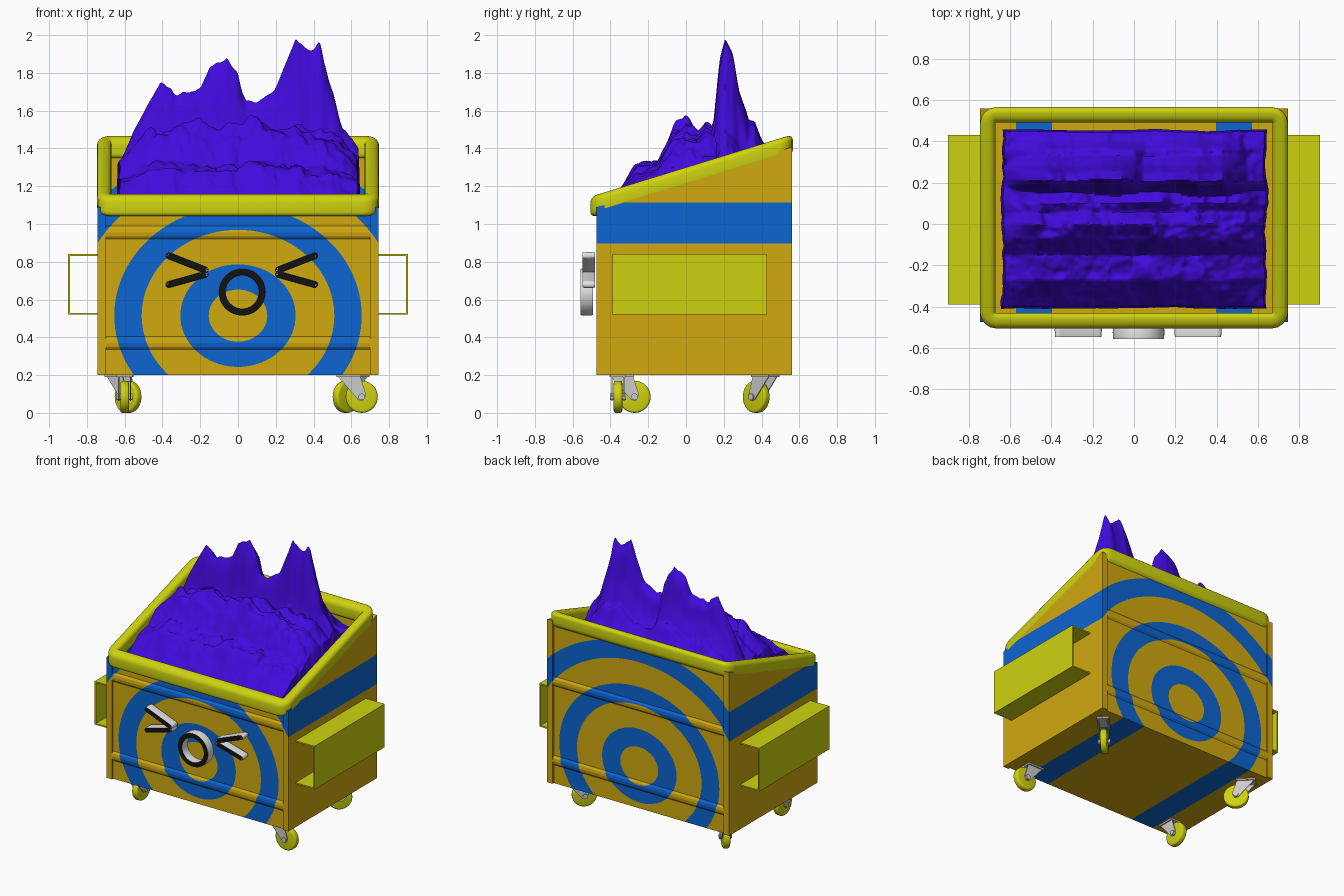
import bpy, bmesh, math
from mathutils import Vector, Matrix, noise

if "Cube" in bpy.data.objects:
    bpy.data.objects.remove(bpy.data.objects["Cube"])


def material(name, r, g, b):
    m = bpy.data.materials.new(name)
    m.diffuse_color = (r, g, b, 1)
    m.use_nodes = True
    m.node_tree.nodes["Principled BSDF"].inputs["Base Color"].default_value = m.diffuse_color
    return m


GOLD = material("gold", 0.64, 0.40, 0.005)
BLUE = material("blue", 0.004, 0.13, 0.64)
YELLOW = material("yellow", 0.62, 0.65, 0.005)
PURPLE = material("purple", 0.053, 0.003, 0.72)
WHITE = material("white", 0.8, 0.8, 0.8)
GREY = material("light grey", 0.6, 0.6, 0.6)
BLACK = material("black", 0.006, 0.006, 0.006)


def finish(name, bm, mats, smooth=None):
    bmesh.ops.recalc_face_normals(bm, faces=bm.faces)
    me = bpy.data.meshes.new(name)
    bm.to_mesh(me)
    bm.free()
    for m in mats:
        me.materials.append(m)
    ob = bpy.data.objects.new(name, me)
    bpy.context.collection.objects.link(ob)
    if smooth:
        bpy.ops.object.select_all(action='DESELECT')
        ob.select_set(True)
        bpy.context.view_layer.objects.active = ob
        bpy.ops.object.shade_smooth_by_angle(angle=math.radians(smooth))
    return ob


def loft(bm, rings, closed=False):
    """Skin rings of points; closed joins the last ring to the first, otherwise caps the ends."""
    vs = [[bm.verts.new(p) for p in r] for r in rings]
    n = len(vs[0])
    for a, b in zip(vs, vs[1:] + ([vs[0]] if closed else [])):
        for i in range(n):
            bm.faces.new((a[i], a[(i + 1) % n], b[(i + 1) % n], b[i]))
    if not closed:
        bm.faces.new(vs[0])
        bm.faces.new(vs[-1][::-1])


def table(t, pts):
    for (a, u), (b, v) in zip(pts, pts[1:]):
        if t <= b:
            return u + (v - u) * max(0, (t - a) / (b - a))
    return pts[-1][1]


# target rings: elliptical tubes running front to back that split the body colours
CZ, SQ, N = 0.515, 0.89, 96
bm = bmesh.new()
for r0, r1 in ((0.155, 0.305), (0.51, 0.655), (0.86, 1.005)):
    rings = []
    for k in range(N):
        c, s = math.cos(k * math.tau / N), math.sin(k * math.tau / N)
        rings.append([(r * c, y, CZ + SQ * r * s) for r, y in ((r0, -1), (r1, -1), (r1, 1), (r0, 1))])
    loft(bm, rings, closed=True)
cutter = finish("ring_cutter", bm, [])
cutter.hide_render = True
cutter.hide_viewport = True
cutter.display_type = 'WIRE'


def body_part(name, profile, x0, x1):
    """Extrude a side profile along x, once as gold and once as the blue ring areas."""
    for tag, mat, op in (("gold", GOLD, 'DIFFERENCE'), ("blue", BLUE, 'INTERSECT')):
        bm = bmesh.new()
        loft(bm, [[(x, y, z) for y, z in profile] for x in (x0, x1)])
        ob = finish(f"{name}_{tag}", bm, [mat])
        mod = ob.modifiers.new("rings", 'BOOLEAN')
        mod.operation, mod.object, mod.solver = op, cutter, 'EXACT'


SLOPE = 0.308


def rim_z(y):
    return 1.245 + SLOPE * y


# body: two sides, floor, ridged front and back panels
F, B = -0.475, 0.56
side = [(F, 0.2), (B, 0.2), (B, rim_z(B) - 0.01), (F, rim_z(F) - 0.01)]
body_part("right_side", side, 0.70, 0.745)
body_part("left_side", side, -0.745, -0.70)
body_part("floor", [(F + 0.04, 0.2), (B - 0.04, 0.2), (B - 0.04, 0.23), (F + 0.04, 0.23)], -0.70, 0.70)
for name, y, s in (("front_panel", F, -1), ("back_panel", B, 1)):
    prof = [(y - s * 0.04, 0.2), (y - s * 0.014, 0.2)]
    for zc in (0.37, 0.955):
        prof += [(y - s * d, zc + h) for h, d in ((-0.035, 0.014), (-0.02, 0.003), (0.0, 0.0),
                                                  (0.02, 0.003), (0.035, 0.014))]
    prof += [(y - s * 0.014, rim_z(y)), (y - s * 0.04, rim_z(y))]
    body_part(name, prof, -0.70, 0.70)

# slanted tubular rim
section = []
for cx, cz, a0 in ((1, 1, 0), (-1, 1, 90), (-1, -1, 180), (1, -1, 270)):
    for k in range(5):
        a = math.radians(a0 + k * 22.5)
        section.append((cx * 0.0075 + 0.03 * math.cos(a), cz * 0.025 + 0.03 * math.sin(a)))
rings = []
for sx, sy, a0 in ((1, 1, 0), (-1, 1, 90), (-1, -1, 180), (1, -1, 270)):
    for k in range(5):
        a = math.radians(a0 + k * 22.5)
        ring = []
        for u, v in section:
            x = sx * 0.6675 + (0.041 + u) * math.cos(a)
            y = 0.03 + sy * 0.4575 + (0.041 + u) * math.sin(a)
            ring.append((x, y, rim_z(y) + v))
        rings.append(ring)
bm = bmesh.new()
loft(bm, rings, closed=True)
finish("rim", bm, [YELLOW], 40)

# fork pockets: open-ended channels on both sides
for name, s in (("right_fork_pocket", 1), ("left_fork_pocket", -1)):
    t = 0.01
    prof = [(0.74, 0.52), (0.90, 0.52), (0.90, 0.84), (0.74, 0.84),
            (0.74, 0.84 - t), (0.90 - t, 0.84 - t), (0.90 - t, 0.52 + t), (0.74, 0.52 + t)]
    bm = bmesh.new()
    loft(bm, [[(s * x, y, z) for x, z in prof] for y in (-0.39, 0.43)])
    finish(name, bm, [YELLOW])


# face: flattened strokes, white with black fronts
def face_part(name, bm, yc):
    for v in bm.verts:
        v.co.y = yc + max(-0.033, min(0.033, v.co.y * 4))
    bmesh.ops.recalc_face_normals(bm, faces=bm.faces)
    bm.normal_update()
    for f in bm.faces:
        f.material_index = 1 if f.normal.y < -0.7 else 0
    finish(name, bm, [WHITE, BLACK], 40)


for name, s in (("right_eye", 1), ("left_eye", -1)):
    bm = bmesh.new()
    for p, q in (((0.385, 0.832), (0.195, 0.757)), ((0.385, 0.680), (0.195, 0.733))):
        part = bmesh.new()
        for x, z in (p, q):
            m = Matrix.Translation((0.02 + s * x, 0, z)) @ Matrix.Rotation(math.pi / 2, 4, 'X')
            bmesh.ops.create_uvsphere(part, u_segments=16, v_segments=12, radius=0.019, matrix=m)
        hull = bmesh.ops.convex_hull(part, input=part.verts)
        junk = [g for g in hull["geom_interior"] if isinstance(g, bmesh.types.BMVert)]
        bmesh.ops.delete(part, geom=junk, context='VERTS')
        tmp = bpy.data.meshes.new("stroke")
        part.to_mesh(tmp)
        part.free()
        bm.from_mesh(tmp)
        bpy.data.meshes.remove(tmp)
    face_part(name, bm, -0.515)

bm = bmesh.new()
rings = []
for k in range(48):
    a = k * math.tau / 48
    rings.append([(0.022 + (0.106 + 0.019 * math.cos(b)) * math.cos(a), 0.019 * math.sin(b),
                   0.64 + (0.106 + 0.019 * math.cos(b)) * math.sin(a))
                  for b in (j * math.tau / 24 for j in range(24))])
loft(bm, rings, closed=True)
face_part("mouth", bm, -0.525)


# casters: swivelled wheel in a triangular fork
def caster(name, px, py, deg):
    place = Matrix.Translation((px, py, 0)) @ Matrix.Rotation(math.radians(deg), 4, 'Z')
    axle = Matrix.Translation((0.068, 0, 0.085)) @ Matrix.Rotation(math.pi / 2, 4, 'X')
    bm = bmesh.new()
    bmesh.ops.create_cone(bm, cap_ends=True, segments=32, radius1=0.085, radius2=0.085, depth=0.045, matrix=axle)
    rim = [e for e in bm.edges if any(len(f.verts) > 4 for f in e.link_faces)]
    bmesh.ops.bevel(bm, geom=rim, offset=0.012, segments=3, profile=0.5, affect='EDGES')
    bm.transform(place)
    finish(name + "_wheel", bm, [YELLOW], 40)
    bm = bmesh.new()
    outline = [(-0.06, 0.195), (0.06, 0.195), (0.092, 0.095), (0.075, 0.063), (0.05, 0.068)]
    for y in (-0.034, 0.028):
        loft(bm, [[(x, y + d, z) for x, z in outline] for d in (0, 0.006)])
    bmesh.ops.create_cube(bm, matrix=Matrix.Translation((0, 0, 0.195)) @ Matrix.Diagonal((0.13, 0.085, 0.012, 1)))
    bmesh.ops.create_cone(bm, cap_ends=True, segments=16, radius1=0.018, radius2=0.018, depth=0.084, matrix=axle)
    bm.transform(place)
    finish(name + "_fork", bm, [GREY], 30)


caster("front_right_caster", 0.587, -0.36, 0)
caster("front_left_caster", -0.60, -0.34, 90)
caster("back_right_caster", 0.62, 0.42, 225)
caster("back_left_caster", -0.63, 0.42, 315)

# heaped contents: low mound in front of a thin jagged ridge
CREST = [(-0.65, 1.28), (-0.6, 1.38), (-0.55, 1.5), (-0.42, 1.74), (-0.32, 1.69), (-0.2, 1.72), (-0.15, 1.83),
         (-0.06, 1.88), (0, 1.8), (0.05, 1.66), (0.1, 1.65), (0.2, 1.72), (0.25, 1.85), (0.31, 2.0),
         (0.38, 1.9), (0.43, 1.97), (0.5, 1.7), (0.55, 1.5), (0.6, 1.45), (0.65, 1.36)]
MOUND = [(-0.42, 1.08), (-0.35, 1.18), (-0.27, 1.32), (-0.15, 1.36), (-0.07, 1.54), (0, 1.6),
         (0.06, 1.52), (0.1, 1.56), (0.16, 1.5), (0.25, 1.45), (0.36, 1.4), (0.46, 1.25)]
FALL = [(-0.1, 0), (0.1, 0.2), (0.15, 0.4), (0.18, 0.82), (0.21, 1), (0.25, 0.9), (0.28, 0.62),
        (0.33, 0.38), (0.36, 0.36), (0.4, 0.2), (0.46, 0.05)]
NX, NY = 130, 100
bm = bmesh.new()
grid = []
for j in range(NY + 1):
    row = []
    for i in range(NX + 1):
        x, y = -0.64 + 1.28 * i / NX, -0.41 + 0.865 * j / NY
        n1 = noise.fractal(Vector((x * 4, y * 4, 3.1)), 1.0, 2.0, 4)
        n2 = noise.fractal(Vector((x * 11, y * 9, 7.7)), 0.9, 2.0, 3)
        base = 1.1 + 0.25 * (y + 0.42)
        edge = min(1, 0.4 + (0.65 - abs(x)) / 0.35)
        mound = base + (table(y, MOUND) - base) * edge * (0.82 + 0.3 * n1)
        ridge = base + (table(x, CREST) - base) * table(y + 0.02 * n1, FALL)
        z = min(2.0, max(mound, ridge) + 0.022 * n2)
        if i in (0, NX) or j in (0, NY):
            z = 0.98
        row.append(bm.verts.new((x + 0.012 * n2, y + 0.008 * n1, z)))
    grid.append(row)
for a, b in zip(grid, grid[1:]):
    for i in range(NX):
        bm.faces.new((a[i], a[i + 1], b[i + 1], b[i]))
finish("heaped_contents", bm, [PURPLE], 50)
